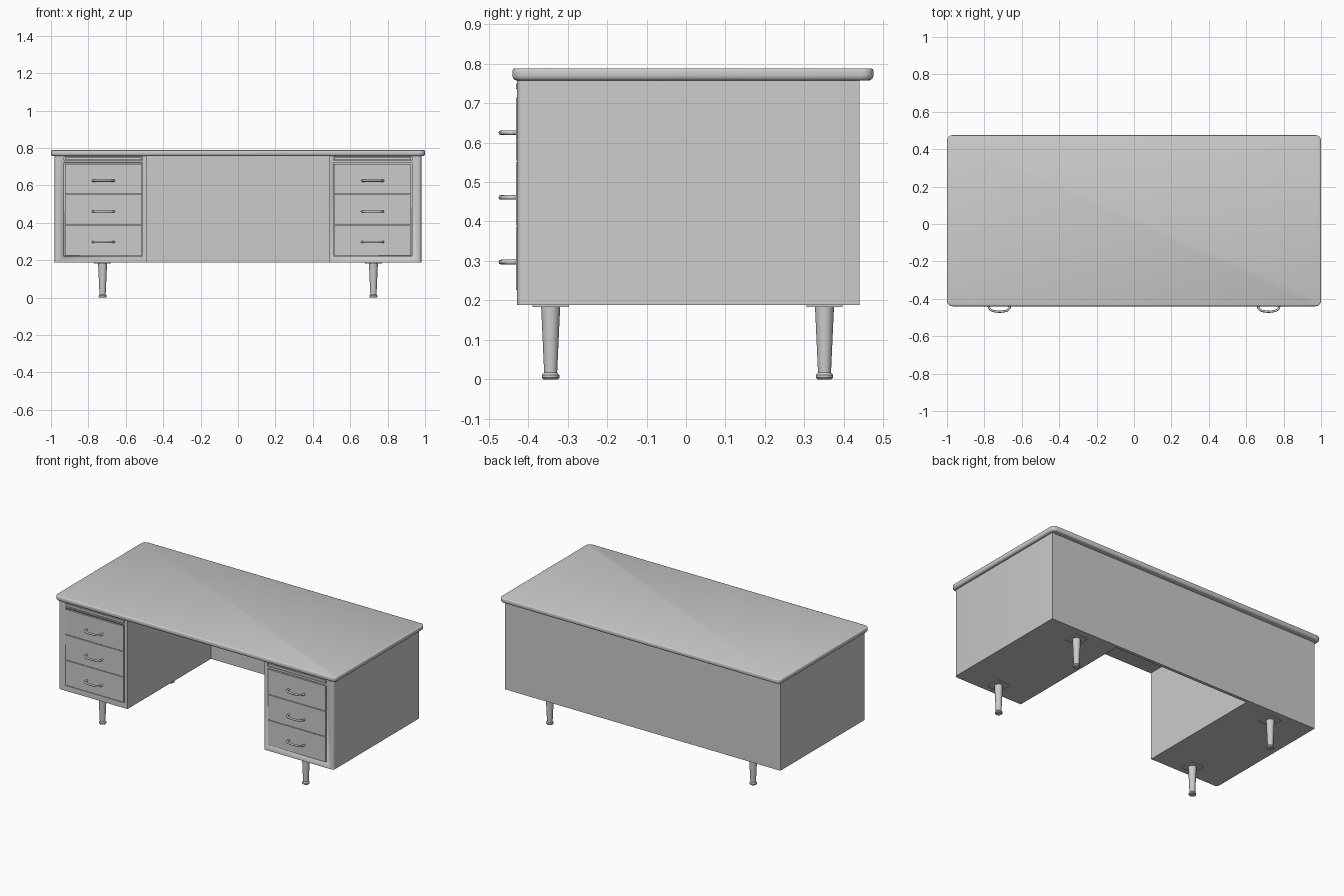
import bpy, bmesh, math
from mathutils import Vector

if "Cube" in bpy.data.objects:
    bpy.data.objects.remove(bpy.data.objects["Cube"])

grey = bpy.data.materials.new("plain grey")
grey.use_nodes = True
grey.diffuse_color = (0.6, 0.6, 0.6, 1)
grey.node_tree.nodes["Principled BSDF"].inputs["Base Color"].default_value = (0.6, 0.6, 0.6, 1)


def finish(name, bm, angle=35):
    mesh = bpy.data.meshes.new(name)
    bmesh.ops.recalc_face_normals(bm, faces=bm.faces)
    bm.to_mesh(mesh)
    bm.free()
    mesh.materials.append(grey)
    obj = bpy.data.objects.new(name, mesh)
    bpy.context.collection.objects.link(obj)
    select(obj)
    bpy.ops.object.shade_smooth_by_angle(angle=math.radians(angle))
    return obj


def select(obj):
    bpy.ops.object.select_all(action='DESELECT')
    obj.select_set(True)
    bpy.context.view_layer.objects.active = obj


def box_mesh(x, y, z):
    """Box from (min, max) pairs."""
    bm = bmesh.new()
    bmesh.ops.create_cube(bm, size=1)
    for v in bm.verts:
        v.co = Vector([sum(r) / 2 + c * abs(r[1] - r[0]) for r, c in zip((x, y, z), v.co)])
    return bm


def box(name, x, y, z):
    return finish(name, box_mesh(x, y, z))


def bevel(bm, rule, radius, segments=4):
    edges = [e for e in bm.edges if rule(*[v.co for v in e.verts])]
    bmesh.ops.bevel(bm, geom=edges, offset=radius, segments=segments, profile=0.5, affect='EDGES')


def cut(obj, cutter):
    cutter.hide_render = True
    mod = obj.modifiers.new("opening", 'BOOLEAN')
    mod.operation, mod.object, mod.solver = 'DIFFERENCE', cutter, 'EXACT'
    select(obj)
    bpy.ops.object.modifier_apply(modifier=mod.name)
    bpy.data.objects.remove(cutter)


def turned(name, x, y, profile, sides=24):
    """Lathe a (radius, height) profile about a vertical axis."""
    bm = bmesh.new()
    verts = [bm.verts.new((x + r, y, z)) for r, z in profile]
    edges = [bm.edges.new(p) for p in zip(verts, verts[1:])]
    bmesh.ops.spin(bm, geom=verts + edges, cent=(x, y, 0), axis=(0, 0, 1),
                   angle=math.tau, steps=sides)
    bmesh.ops.remove_doubles(bm, verts=bm.verts, dist=0.0002)
    return finish(name, bm)


# Desktop: rounded corners and softened rims, with smooth shading rolling over the edge
bm = box_mesh((-1, 1), (-0.44, 0.475), (0.757, 0.788))
bevel(bm, lambda a, b: abs(a.z - b.z) > 0.01, 0.03)
bevel(bm, lambda a, b: max(a.z, b.z) < 0.76, 0.012, 3)
bevel(bm, lambda a, b: min(a.z, b.z) > 0.78, 0.006, 2)
finish("desktop", bm, 60)

# Modesty panel across the back
box("back_panel", (-0.487, 0.487), (0.42, 0.44), (0.188, 0.758))

FRONT = -0.428
LEG = [(0, 0), (0.018, 0), (0.022, 0.004), (0.022, 0.011), (0.018, 0.015),
       (0.0165, 0.017), (0.024, 0.183), (0.024, 0.189)]
HANDLE = [(-0.052, 0.002), (-0.056, -0.015), (-0.046, -0.031), (-0.022, -0.039),
          (0.022, -0.039), (0.046, -0.031), (0.056, -0.015), (0.052, 0.002)]


def side_range(s, a, b):
    return tuple(sorted((s * a, s * b)))


for side, s in (("left", 1), ("right", -1)):
    # Pedestal with a rounded outer front corner
    bm = box_mesh(side_range(s, 0.487, 0.98), (FRONT, 0.44), (0.188, 0.758))
    bevel(bm, lambda a, b: abs(a.z - b.z) > 0.1 and s * a.x > 0.9 and a.y < 0, 0.015)
    pedestal = finish(side + "_pedestal", bm)

    # Openings for the drawer stack and the pull-out slide
    for low, high in ((0.222, 0.719), (0.732, 0.753)):
        cut(pedestal, box("opening_cutter", side_range(s, 0.51, 0.93),
                          (FRONT - 0.02, FRONT + 0.015), (low, high)))

    # Pull-out writing slide
    box(side + "_writing_slide", side_range(s, 0.514, 0.926),
        (FRONT - 0.003, FRONT + 0.015), (0.736, 0.75))

    # Three drawers, each with a bowed pull
    for i in range(3):
        low = 0.226 + i * 0.164
        box(f"{side}_drawer_{i + 1}", side_range(s, 0.514, 0.926),
            (FRONT - 0.003, FRONT + 0.015), (low, low + 0.16))
        curve = bpy.data.curves.new("drawer_pull", 'CURVE')
        curve.dimensions = '3D'
        curve.bevel_depth, curve.bevel_resolution = 0.006, 2
        curve.resolution_u, curve.use_fill_caps = 6, True
        path = curve.splines.new('BEZIER')
        path.bezier_points.add(len(HANDLE) - 1)
        for point, (x, y) in zip(path.bezier_points, HANDLE):
            point.co = (s * 0.72 + x, FRONT + y, 0.297 + i * 0.164)
            point.handle_left_type = point.handle_right_type = 'AUTO'
        curve.materials.append(grey)
        pull = bpy.data.objects.new(f"{side}_drawer_pull_{i + 1}", curve)
        bpy.context.collection.objects.link(pull)

    # Tapered legs on square mounting plates
    for end, y in (("front", -0.343), ("back", 0.351)):
        x = s * 0.724
        turned(f"{side}_{end}_leg", x, y, LEG)
        box(f"{side}_{end}_leg_plate", (x - 0.046, x + 0.046), (y - 0.046, y + 0.046), (0.183, 0.189))
